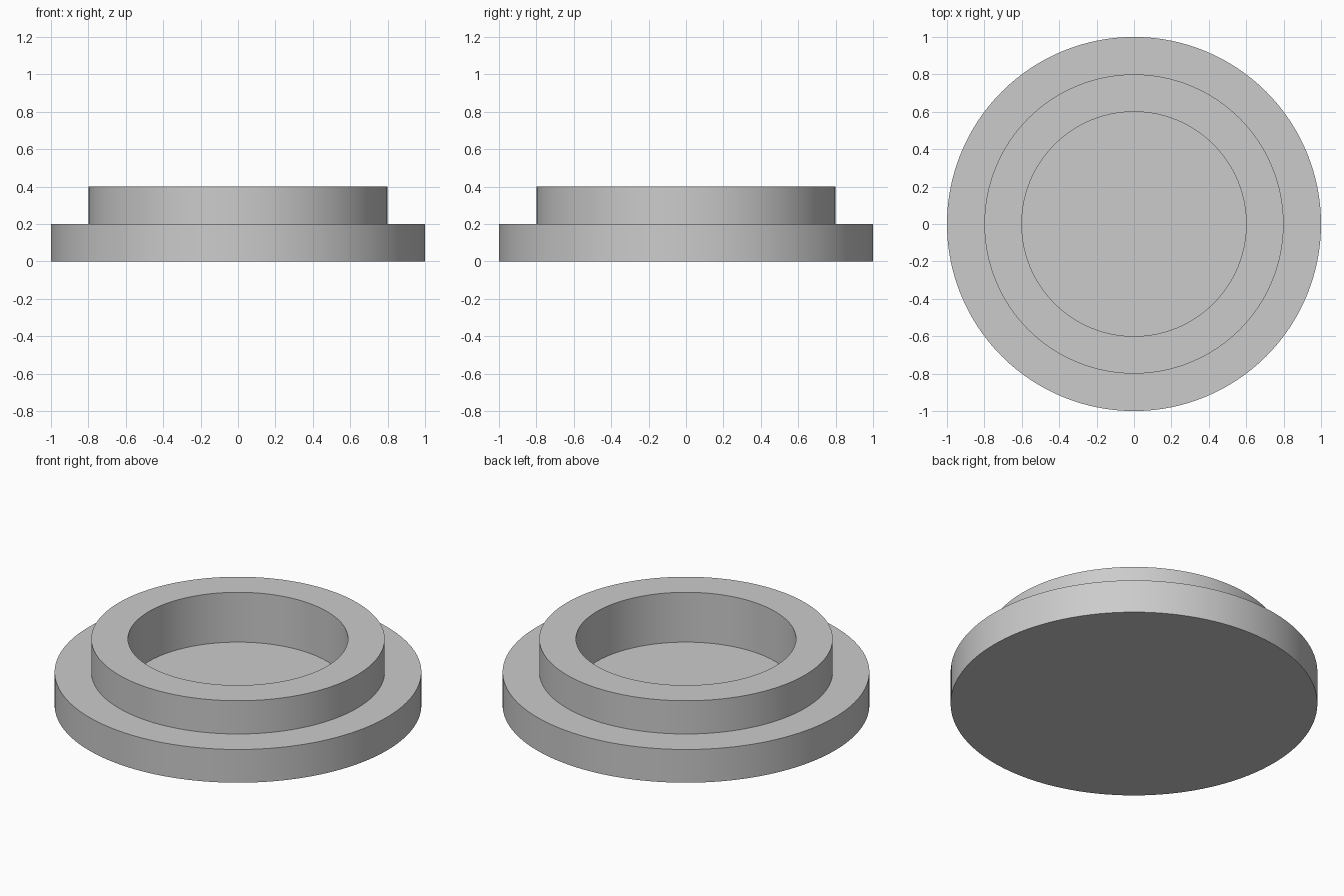
import bpy
import bmesh
import math

cube = bpy.data.objects.get("Cube")
if cube:
    bpy.data.objects.remove(cube, do_unlink=True)

SEGMENTS = 128

# Plain grey material
grey = bpy.data.materials.new("light_grey")
grey.use_nodes = True
colour = (0.6, 0.6, 0.6, 1)
grey.diffuse_color = colour
grey.node_tree.nodes["Principled BSDF"].inputs["Base Color"].default_value = colour


def ring(bm, radius, z):
    """Circle of vertices at one height."""
    return [bm.verts.new((radius * math.cos(a), radius * math.sin(a), z))
            for a in (math.tau * i / SEGMENTS for i in range(SEGMENTS))]


def turned_part(name, profile):
    """Solid turned about z from (radius, height) points, capped at both ends."""
    bm = bmesh.new()
    rings = [ring(bm, r, z) for r, z in profile]
    for low, high in zip(rings, rings[1:]):
        for i in range(SEGMENTS):
            j = (i + 1) % SEGMENTS
            bm.faces.new((low[i], low[j], high[j], high[i]))
    bm.faces.new(rings[0][::-1])
    bm.faces.new(rings[-1])
    bmesh.ops.recalc_face_normals(bm, faces=bm.faces)
    mesh = bpy.data.meshes.new(name)
    bm.to_mesh(mesh)
    bm.free()
    mesh.materials.append(grey)
    obj = bpy.data.objects.new(name, mesh)
    bpy.context.collection.objects.link(obj)
    return obj


# Flanged cap: wide base, raised collar, and a recess with a flat floor
cap = turned_part("flanged_cap", [
    (1.0, 0.0), (1.0, 0.2),
    (0.8, 0.2), (0.8, 0.4),
    (0.6, 0.4), (0.6, 0.1),
])

# Smooth walls with sharp rims
bpy.ops.object.select_all(action='DESELECT')
cap.select_set(True)
bpy.context.view_layer.objects.active = cap
bpy.ops.object.shade_smooth_by_angle(angle=math.radians(30))
